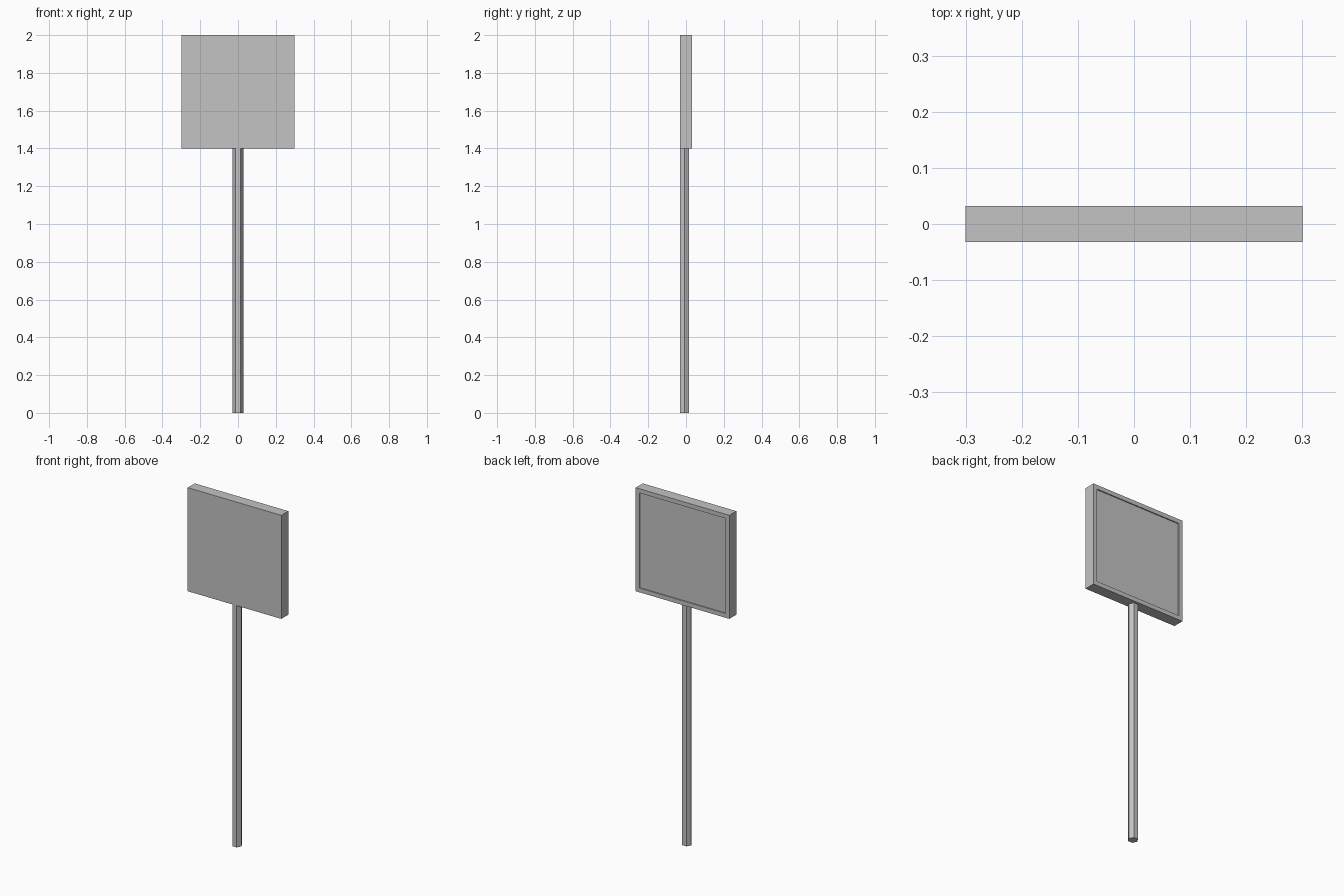
import bpy, bmesh, math
from mathutils import Matrix, Vector

if "Cube" in bpy.data.objects:
    bpy.data.objects.remove(bpy.data.objects["Cube"])

grey = bpy.data.materials.new("plain_grey")
grey.diffuse_color = (0.55, 0.55, 0.55, 1)
grey.use_nodes = True
grey.node_tree.nodes["Principled BSDF"].inputs["Base Color"].default_value = grey.diffuse_color


def finish(bm, name):
    bmesh.ops.recalc_face_normals(bm, faces=bm.faces[:])
    mesh = bpy.data.meshes.new(name)
    bm.to_mesh(mesh)
    bm.free()
    mesh.materials.append(grey)
    obj = bpy.data.objects.new(name, mesh)
    bpy.context.collection.objects.link(obj)
    return obj


# Square sign board with a shallow recessed panel on the back
bm = bmesh.new()
bmesh.ops.create_cube(bm, size=1, matrix=Matrix.Translation((0, 0, 1.7))
                      @ Matrix.Diagonal((0.6, 0.064, 0.6, 1)))
bm.normal_update()
back = max(bm.faces, key=lambda f: f.normal.y)
bmesh.ops.inset_region(bm, faces=[back], thickness=0.035)
bm.normal_update()
rim = bmesh.ops.inset_region(bm, faces=[back], thickness=0.0001)
bmesh.ops.translate(bm, verts=back.verts[:], vec=Vector((0, -0.006, 0)))
finish(bm, "sign_board")

# Six-sided post, its front side flush with the front of the board
bm = bmesh.new()
R, Y = 0.028, -0.008
ring = [bm.verts.new((R * math.cos(i * math.pi / 3), Y + R * math.sin(i * math.pi / 3), 0))
        for i in range(6)]
base = bm.faces.new(ring)
top = bmesh.ops.extrude_face_region(bm, geom=[base], use_keep_orig=True)
bmesh.ops.translate(bm, vec=(0, 0, 1.4),
                    verts=[v for v in top["geom"] if isinstance(v, bmesh.types.BMVert)])
finish(bm, "post")
